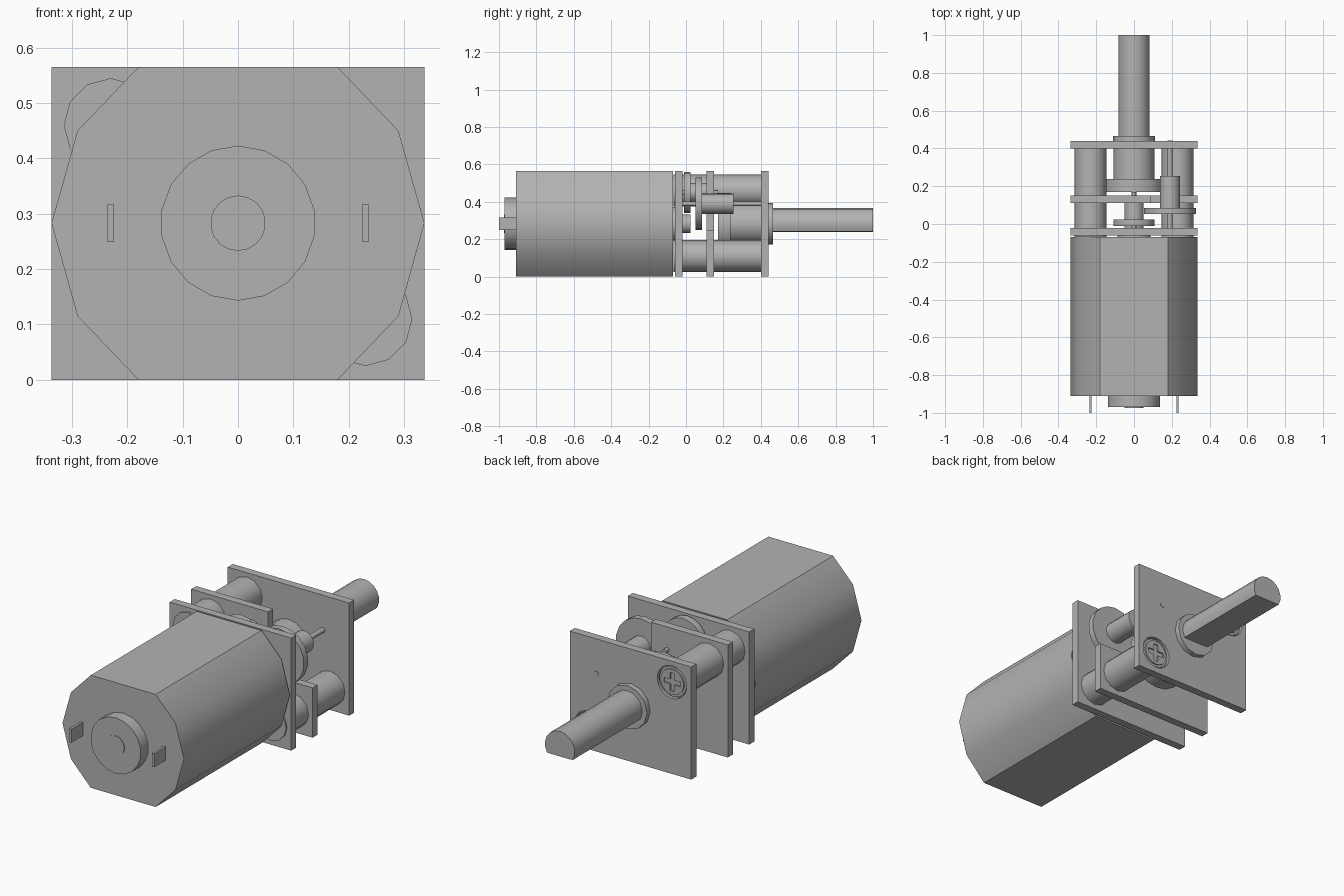
import bpy, bmesh, math

if "Cube" in bpy.data.objects:
    bpy.data.objects.remove(bpy.data.objects["Cube"], do_unlink=True)

GREY = (0.45, 0.45, 0.45, 1)
metal = bpy.data.materials.new("plain grey metal")
metal.use_nodes = True
metal.diffuse_color = GREY
metal.node_tree.nodes["Principled BSDF"].inputs["Base Color"].default_value = GREY

MID = 0.283          # height of the motor axis
W, H = 0.337, 0.565  # half width and height of the plates
parts = []


def prism(name, outline, y0, y1):
    """Extrude an x-z outline along y."""
    bm = bmesh.new()
    face = bm.faces.new([bm.verts.new((x, y0, z)) for x, z in outline])
    ext = bmesh.ops.extrude_face_region(bm, geom=[face])
    moved = [v for v in ext["geom"] if isinstance(v, bmesh.types.BMVert)]
    bmesh.ops.translate(bm, verts=moved, vec=(0, y1 - y0, 0))
    bmesh.ops.recalc_face_normals(bm, faces=bm.faces)
    mesh = bpy.data.meshes.new(name)
    bm.to_mesh(mesh)
    bm.free()
    mesh.materials.append(metal)
    ob = bpy.data.objects.new(name, mesh)
    bpy.context.collection.objects.link(ob)
    parts.append(ob)
    return ob


def circle(x, z, r, n):
    return [(x + r * math.sin(math.tau * i / n), z + r * math.cos(math.tau * i / n))
            for i in range(n)]


def disc(name, x, z, r, y0, y1, n=18):
    return prism(name, circle(x, z, r, n), y0, y1)


def box(name, x, z, hx, hz, y0, y1):
    outline = [(x - hx, z - hz), (x + hx, z - hz), (x + hx, z + hz), (x - hx, z + hz)]
    return prism(name, outline, y0, y1)


def cut(ob, cutter):
    """Subtract a cutter from a part and discard the cutter."""
    mod = ob.modifiers.new("cut", "BOOLEAN")
    mod.operation, mod.solver, mod.object = "DIFFERENCE", "EXACT", cutter
    bpy.context.view_layer.update()
    graph = bpy.context.evaluated_depsgraph_get()
    mesh = bpy.data.meshes.new_from_object(ob.evaluated_get(graph))
    ob.modifiers.clear()
    ob.data = mesh
    parts.remove(cutter)
    bpy.data.objects.remove(cutter, do_unlink=True)


# Motor can: flat top and bottom with faceted sides
side = [(0.18, H), (0.29, 0.45), (W, MID), (0.29, 0.115), (0.18, 0)]
prism("motor_can", side + [(-x, z) for x, z in reversed(side)], -0.91, -0.07)
disc("motor_front_boss", 0, MID, 0.14, -0.97, -0.91)
disc("motor_shaft_tip", 0, MID, 0.05, -0.973, -0.96)
disc("motor_rear_boss", 0, MID, 0.09, -0.072, -0.058)
for name, x in (("left_terminal", 0.23), ("right_terminal", -0.23)):
    box(name, x, MID, 0.006, 0.034, -1.0, -0.905)

# Gearbox plates; the middle one is notched to clear the gears
box("front_plate", 0, H / 2, W, H / 2, -0.06, -0.02)
prism("middle_plate", [(-W, 0), (W, 0), (W, 0.25), (0.09, 0.25), (0.09, H), (-W, H)],
      0.11, 0.15)
rear_plate = box("rear_plate", 0, H / 2, W, H / 2, 0.4, 0.44)

# Posts with a cross-head screw sunk in the rear plate
for name, x, z in (("upper", -0.23, 0.46), ("lower", 0.23, 0.11)):
    disc(name + "_post", x, z, 0.085, -0.068, 0.401, 12)
    cut(rear_plate, disc("recess", x, z, 0.082, 0.42, 0.5))
    disc(name + "_screw_rim", x, z, 0.076, 0.41, 0.432)
    head = disc(name + "_screw_head", x, z, 0.064, 0.41, 0.439)
    a, b = 0.012, 0.046
    cross = [(-a, -b), (a, -b), (a, -a), (b, -a), (b, a), (a, a),
             (a, b), (-a, b), (-a, a), (-b, a), (-b, -a), (-a, -a)]
    cut(head, prism("slot", [(x + u, z + v) for u, v in cross], 0.425, 0.5))

# Gear train: motor pinion, two compound gears, output gear
disc("motor_pinion", 0, MID, 0.05, -0.03, 0.025)
disc("first_gear", 0, 0.45, 0.11, -0.01, 0.025)
disc("first_pinion", 0, 0.45, 0.052, 0.025, 0.11)
disc("first_axle", 0, 0.45, 0.012, -0.06, 0.17, 12)
disc("second_gear", 0.19, 0.39, 0.14, 0.052, 0.085)
disc("second_pinion", 0.19, 0.39, 0.054, 0.085, 0.253)
disc("second_axle", 0.19, 0.39, 0.013, -0.06, 0.442, 12)
disc("output_gear", 0, MID, 0.163, 0.17, 0.237)
disc("output_hub", 0, MID, 0.11, 0.237, 0.4)

# Output shaft with a flat underside, and its bushing
disc("output_bushing", 0, MID, 0.11, 0.44, 0.466, 12)
flat = [(x, max(z, 0.24)) for x, z in circle(0, MID, 0.083, 18)]
prism("output_shaft", flat, 0.4, 1.0)

# Smooth the rounds, keep the edges crisp
bpy.ops.object.select_all(action="DESELECT")
for ob in parts:
    ob.select_set(True)
bpy.context.view_layer.objects.active = parts[0]
bpy.ops.object.shade_smooth_by_angle(angle=math.radians(35))
